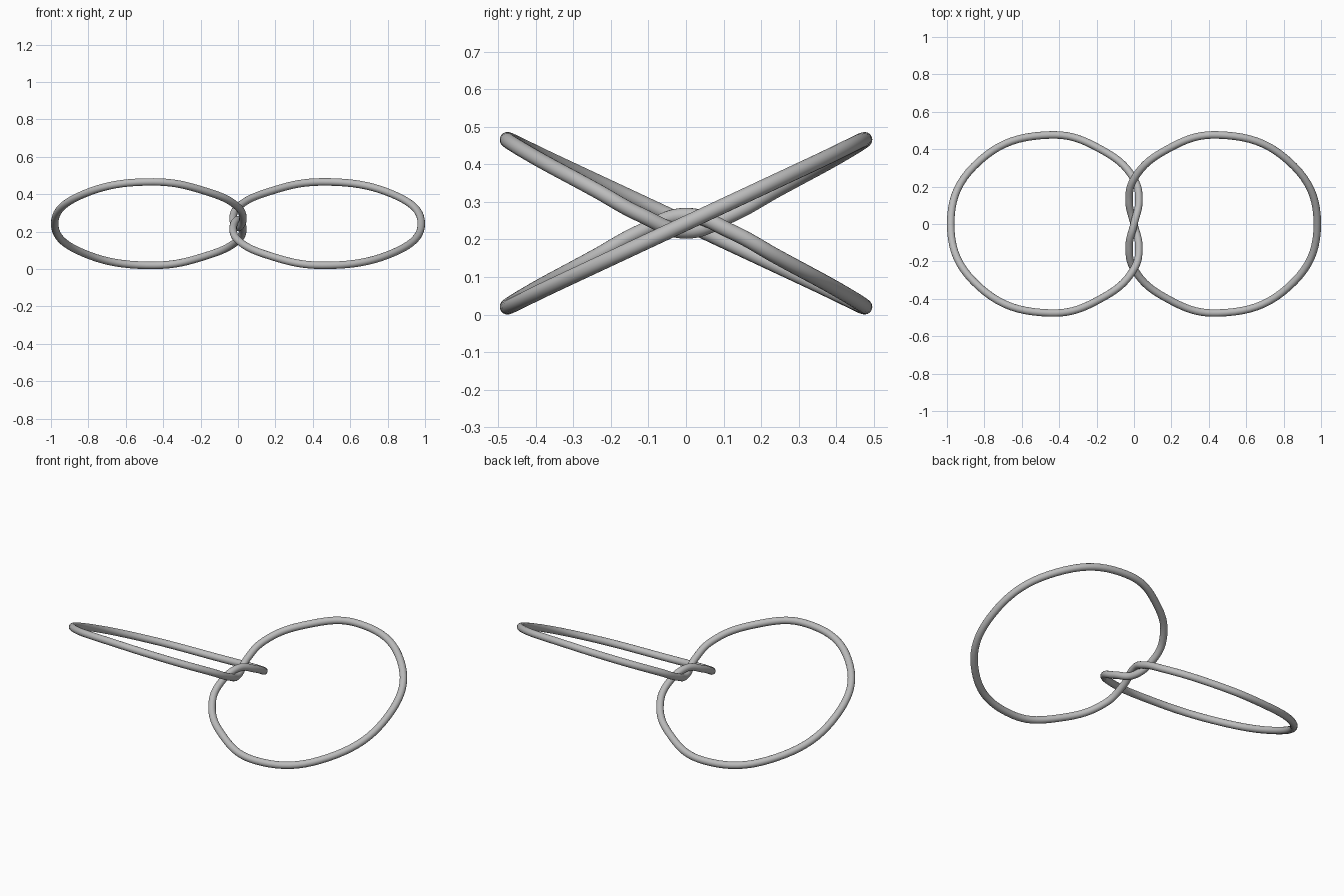
import bpy

cube = bpy.data.objects.get("Cube")
if cube:
    bpy.data.objects.remove(cube, do_unlink=True)

RADIUS = 0.02
MID = 0.243  # height of the symmetry axis

# Quarter of the centre line: middle crossing, twist, then round to the far end
quarter = [
    (0, 0, 0.021), (-0.026, -0.12, -0.022), (0, -0.24, -0.088),
    (0.17, -0.395, -0.172), (0.45, -0.476, -0.223),
    (0.825, -0.338, -0.158), (0.98, 0, 0),
]

# A half turn about the x axis completes the right loop,
# a half turn about the y axis maps it onto the left loop
right_half = quarter + [(x, -y, -z) for x, y, z in reversed(quarter[:-1])]
left_half = [(-x, y, -z) for x, y, z in right_half]
path = right_half[:-1] + left_half[:-1]

# Round wire swept along the closed path
curve = bpy.data.curves.new("knotted_wire", "CURVE")
curve.dimensions = "3D"
curve.resolution_u = 10
curve.bevel_depth = RADIUS
curve.bevel_resolution = 6
spline = curve.splines.new("BEZIER")
spline.bezier_points.add(len(path) - 1)
for point, (x, y, z) in zip(spline.bezier_points, path):
    point.co = (x, y, z + MID)
    point.handle_left_type = point.handle_right_type = "AUTO"
spline.use_cyclic_u = True

# Plain grey metal
grey = bpy.data.materials.new("plain_grey")
grey.use_nodes = True
colour = (0.5, 0.5, 0.5, 1)
grey.diffuse_color = colour
grey.node_tree.nodes["Principled BSDF"].inputs["Base Color"].default_value = colour
curve.materials.append(grey)

wire = bpy.data.objects.new("knotted_wire", curve)
bpy.context.collection.objects.link(wire)
bpy.ops.object.select_all(action="DESELECT")
wire.select_set(True)
bpy.context.view_layer.objects.active = wire
bpy.ops.object.convert(target="MESH")
bpy.ops.object.shade_smooth()
